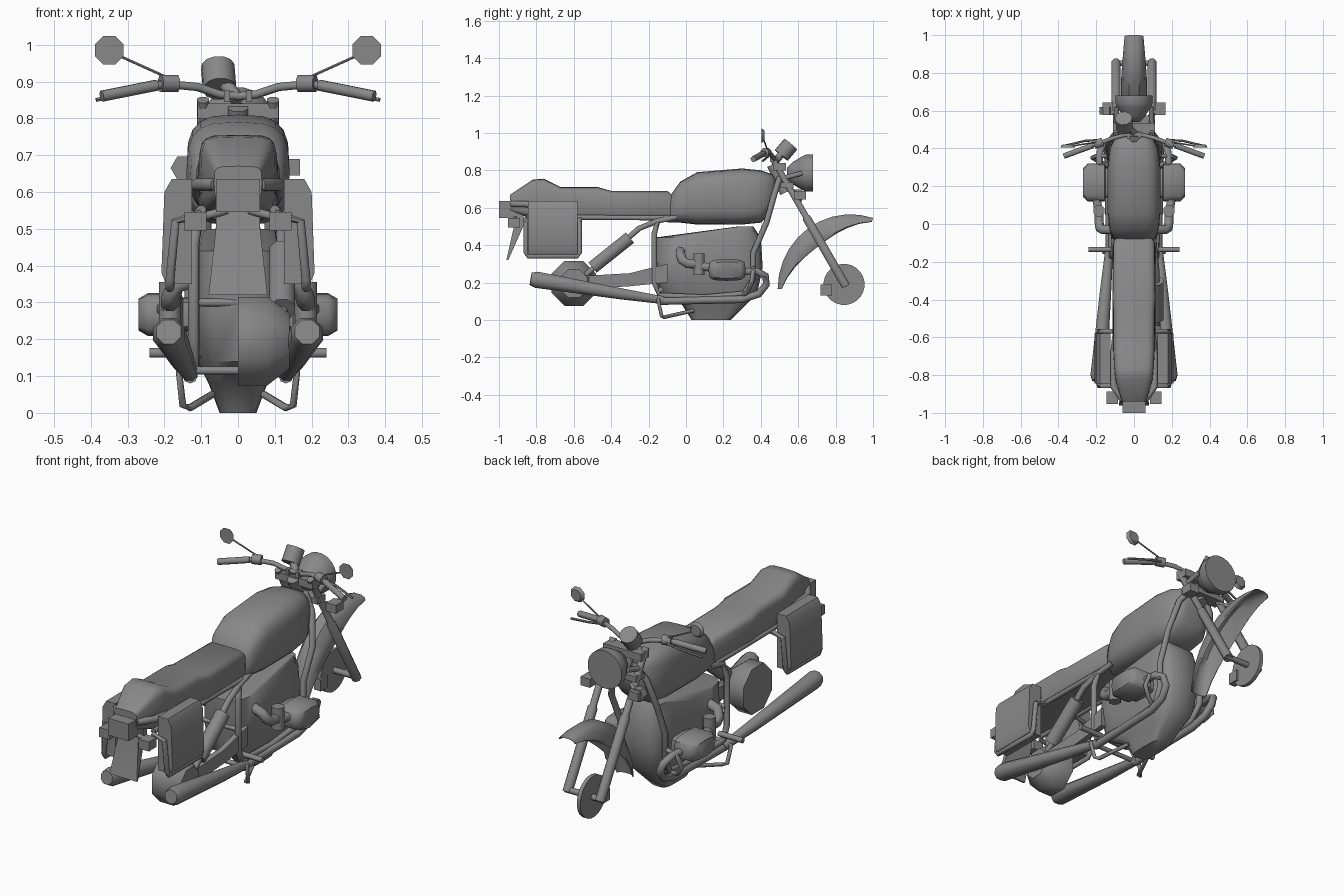
import bpy, bmesh
from math import sin, cos, pi, copysign, radians
from mathutils import Vector

if "Cube" in bpy.data.objects:
    bpy.data.objects.remove(bpy.data.objects["Cube"])

GREY = (0.25, 0.25, 0.25, 1)
metal = bpy.data.materials.new("grey_metal")
metal.use_nodes = True
metal.diffuse_color = GREY
metal.node_tree.nodes["Principled BSDF"].inputs["Base Color"].default_value = GREY
parts = []


def loft(name, rings):
    """Skin a list of closed rings and cap both ends."""
    bm = bmesh.new()
    rows = [[bm.verts.new(point) for point in ring] for ring in rings]
    count = len(rows[0])
    for near, far in zip(rows, rows[1:]):
        for i in range(count):
            j = (i + 1) % count
            bm.faces.new((near[i], near[j], far[j], far[i]))
    bm.faces.new(rows[0][::-1])
    bm.faces.new(rows[-1])
    bmesh.ops.recalc_face_normals(bm, faces=bm.faces)
    mesh = bpy.data.meshes.new(name)
    bm.to_mesh(mesh)
    bm.free()
    mesh.materials.append(metal)
    obj = bpy.data.objects.new(name, mesh)
    bpy.context.collection.objects.link(obj)
    parts.append(obj)
    return obj


def tube(name, path, radii, sides=8):
    """Round tube along a path; radii is one number or one per point."""
    path = [Vector(point) for point in path]
    if not isinstance(radii, (list, tuple)):
        radii = [radii] * len(path)
    rings, up = [], None
    for i, (centre, radius) in enumerate(zip(path, radii)):
        along = (path[min(i + 1, len(path) - 1)] - path[max(i - 1, 0)]).normalized()
        if up is None:
            up = Vector((0, 0, 1)) if abs(along.z) < 0.8 else Vector((0, 1, 0))
        up = (up - along * up.dot(along)).normalized()
        side = along.cross(up)
        angles = [2 * pi * (k + 0.5) / sides for k in range(sides)]
        rings.append([centre + (up * cos(a) + side * sin(a)) * radius for a in angles])
    return loft(name, rings)


def rounded(count, power):
    """Unit superellipse outline."""
    def squarer(value):
        return copysign(abs(value) ** power, value)
    angles = [2 * pi * i / count for i in range(count)]
    return [(squarer(cos(a)), squarer(sin(a))) for a in angles]


def hull_along_y(name, stations, power):
    """Body lofted along y from (y, bottom, top, half width)."""
    return loft(name, [[(width * u, y, (low + high + (high - low) * v) / 2) for u, v in rounded(20, power)]
                       for y, low, high, width in stations])


def hull_along_z(name, stations, power):
    """Body lofted along z from (z, back, front, half width)."""
    return loft(name, [[(width * u, (back + front + (front - back) * v) / 2, z) for u, v in rounded(20, power)]
                       for z, back, front, width in stations])


def box(name, centre, size):
    """Sharp box from its centre and full size."""
    cx, cy, cz = centre
    hx, hy, hz = (length / 2 for length in size)
    corners = [(-hx, -hy), (hx, -hy), (hx, hy), (-hx, hy)]
    return loft(name, [[(cx + x, cy + y, cz + z) for x, y in corners] for z in (-hz, hz)])


# Fuel tank, seat and tail
hull_along_y("fuel_tank", [(-.1, .52, .58, .07), (-.08, .52, .67, .11), (-.03, .52, .74, .13),
                           (.06, .51, .79, .14), (.3, .51, .81, .14), (.4, .52, .8, .13),
                           (.46, .58, .78, .1), (.48, .66, .75, .06)], .6)
hull_along_y("seat", [(-.03, .54, .63, .08), (-.1, .54, .69, .11), (-.4, .54, .69, .115),
                      (-.47, .54, .71, .11), (-.67, .54, .71, .11), (-.76, .54, .755, .105),
                      (-.82, .54, .75, .1), (-.94, .58, .67, .065)], .4)
box("tail_light", (0, -.95, .59), (.12, .1, .09))
loft("number_plate", [[(side * width, y + step * depth, z) for side, step in ((-1, 0), (1, 0), (1, 1), (-1, 1))]
                      for width, y, z, depth in ((.06, -.91, .6, .04), (.06, -.92, .5, .05), (.08, -.96, .32, .01))])

# Engine with a top that slopes down to the rear
hull_along_z("engine_block", [(0, .03, .24, .05), (.08, -.02, .32, .08), (.14, -.14, .38, .11),
                              (.28, -.17, .41, .13), (.44, -.17, .4, .12), (.5, .28, .36, .1)], .5)

# Rear drive and hub
tube("rear_hub", [(x, -.6, .195) for x in (0, .08, .14)], [.13, .13, .08])
for z in (.3, .115):
    tube("frame_crossbar", [(x, -.16, z) for x in (-.12, .12)], .012)

# Front brake disc, caliper and axle
tube("brake_disc", [(x, .845, .19) for x in (-.05, -.03)], .11, 24)
box("brake_caliper", (-.04, .75, .16), (.04, .06, .06))
tube("front_axle", [(x, .85, .19) for x in (-.11, .11)], .016)

# Front fender: crowned section swept along an elliptical arch, thinner at both ends
crown = [(-1, 1), (-.85, .4), (-.4, 0), (.4, 0), (.85, .4), (1, 1)]
crown += [(x * .9, drop + .1) for x, drop in crown[::-1]]
arch = []
for step in range(11):
    swell = sin(pi * step / 10)
    turn = radians(180 - 108 * step / 10)
    width, depth = .05 + .02 * swell, .02 + .08 * swell
    arch.append([(width * x, .88 + (.39 - depth * drop) * cos(turn), .165 + (.4 - depth * drop) * sin(turn))
                 for x, drop in crown])
loft("front_fender", arch)

# Headlight, clamps, gauge and horn
tube("headlight", [(0, y, .785) for y in (.54, .57, .62, .64, .68)], [.03, .06, .09, .1, .1], 20)
box("upper_clamp", (0, .5, .82), (.22, .07, .04))
box("lower_clamp", (0, .54, .72), (.22, .07, .03))
tube("steering_stem", [(0, .46, .83), (0, .53, .68)], .03)
for x in (-.03, .03):
    box("bar_clamp", (x, .47, .86), (.016, .04, .03))
tube("gauge", [(-.05, .51, .88), (-.055, .56, .94)], .046, 12)
tube("gauge_bracket", [(0, .48, .85), (-.04, .52, .9)], .02)
tube("horn", [(-.147, y, .665) for y in (.58, .62)], .036, 6)

# Shock absorber and swing arm on the drive side
tube("shock_body", [(.12, -.5, .28), (.12, -.3, .44)], .038)
tube("shock_rod", [(.12, -.56, .22), (.12, -.25, .49), (.11, -.15, .53)], .016)
loft("swing_arm", [[(.1, y, low), (.13, y, low), (.13, y, high), (.1, y, high)]
                   for y, low, high in ((-.1, .2, .3), (-.3, .18, .25), (-.64, .16, .23))])

# Everything paired left and right
for side, tag in ((1, "left_"), (-1, "right_")):
    def pair(name, path, radii, sides=8):
        return tube(tag + name, [(side * x, y, z) for x, y, z in path], radii, sides)

    def pair_box(name, centre, size):
        return box(tag + name, (side * centre[0], *centre[1:]), size)

    # Fork and indicators
    pair("fork_leg", [(.095, .47, .85), (.095, .64, .555), (.095, .645, .545), (.095, .855, .18)],
         [.018, .018, .025, .025])
    pair("headlight_bracket", [(.095, .53, .76), (.09, .62, .785)], .014)
    pair_box("front_indicator", (.14, .61, .667), (.056, .065, .045))
    pair("front_indicator_stem", [(.08, .57, .69), (.13, .61, .67)], .01)
    pair_box("rear_indicator", (.115, -.92, .52), (.06, .065, .05))
    pair("rear_indicator_stem", [(.03, -.91, .55), (.11, -.92, .53)], .012)

    # Handlebar, grip, lever, mirror
    pair("handlebar", [(0, .475, .86), (.05, .47, .865), (.11, .455, .885), (.19, .425, .893), (.24, .41, .888)], .012)
    pair("grip", [(.22, .415, .89), (.37, .36, .86)], .016)
    pair("switch_block", [(.165, .435, .895), (.21, .42, .895)], .025)
    pair("lever", [(.18, .445, .89), (.26, .44, .875), (.385, .41, .85)], .006, 6)
    pair("mirror_stem", [(.19, .435, .91), (.345, .41, .98)], .004, 6)
    pair("mirror", [(.35, .42, .985), (.35, .405, .985)], [.03, .042])

    # Cradle frame and rails
    pair("frame_cradle", [(.04, .5, .76), (.1, .475, .68), (.135, .43, .52), (.13, .36, .36), (.13, .36, .22),
                          (.12, .31, .14), (.12, .1, .12), (.12, -.14, .13), (.12, -.17, .2),
                          (.12, -.17, .46), (.11, -.15, .53), (.1, -.05, .55)], .016)
    pair("seat_rail", [(.1, -.1, .545), (.1, -.85, .55)], .014)
    pair("grab_rail", [(.1, -.6, .58), (.11, -.7, .6), (.11, -.86, .62), (.06, -.93, .62)], .018)

    # Cylinder, carburettor and intake
    loft(tag + "cylinder_head", [[(side * x, .22 + .1 * scale * u, .267 + .058 * scale * v)
                                  for u, v in rounded(12, .5)]
                                 for x, scale in ((.1, .8), (.15, .8), (.155, 1), (.245, 1), (.27, .75))])
    pair("carburettor", [(.185, .07, z) for z in (.24, .355)], .032)
    pair("inlet_stub", [(.185, .05, .29), (.2, .14, .28)], .024)
    pair("intake_elbow", [(.185, .07, .3), (.185, .01, .3), (.18, -.02, .32), (.165, -.03, .35), (.1, -.03, .37)], .026)

    # Exhaust header, silencer and crash bar
    pair("exhaust_header", [(.185, .3, .26), (.18, .38, .26), (.165, .425, .235), (.15, .43, .19),
                            (.14, .39, .14), (.135, .3, .11), (.13, -.15, .1)], .02)
    pair("silencer", [(.13, -.12, .105), (.15, -.35, .14), (.187, -.8, .215), (.188, -.83, .22)],
         [.022, .032, .047, .036])
    pair("crash_bar", [(.13, .36, .28), (.2, .36, .26), (.22, .35, .2), (.18, .33, .15), (.12, .3, .13)], .012)

    # Foot peg and stand
    pair("foot_peg", [(x, -.135, .163) for x in (.1, .24)], .014)
    pair("stand", [(.12, -.14, .13), (.16, -.15, .11), (.15, -.13, .02), (.13, -.12, .014), (.07, .04, .05)], .01)

    # Saddlebag with lid, and a carrier rail looping round its outside
    back, front = -.845, -.58
    loft(tag + "saddlebag", [[(side * x, y, z) for x, y in ((.125, back), (outer, back), (outer, front), (.125, front))]
                             for z, outer in ((.35, .195), (.38, .208), (.6, .2), (.635, .18))])
    hanger = [(.1, .54), (.17, .52), (.185, .36)]
    pair("carrier_rail", [(x, back - .012, z) for x, z in hanger] + [(.185, y, .34) for y in (back, front)]
         + [(x, front + .012, z) for x, z in hanger[::-1]], .013)

# Shading
for obj in bpy.context.selected_objects:
    obj.select_set(False)
for obj in parts:
    obj.select_set(True)
bpy.context.view_layer.objects.active = parts[0]
bpy.ops.object.shade_smooth_by_angle(angle=radians(48))
